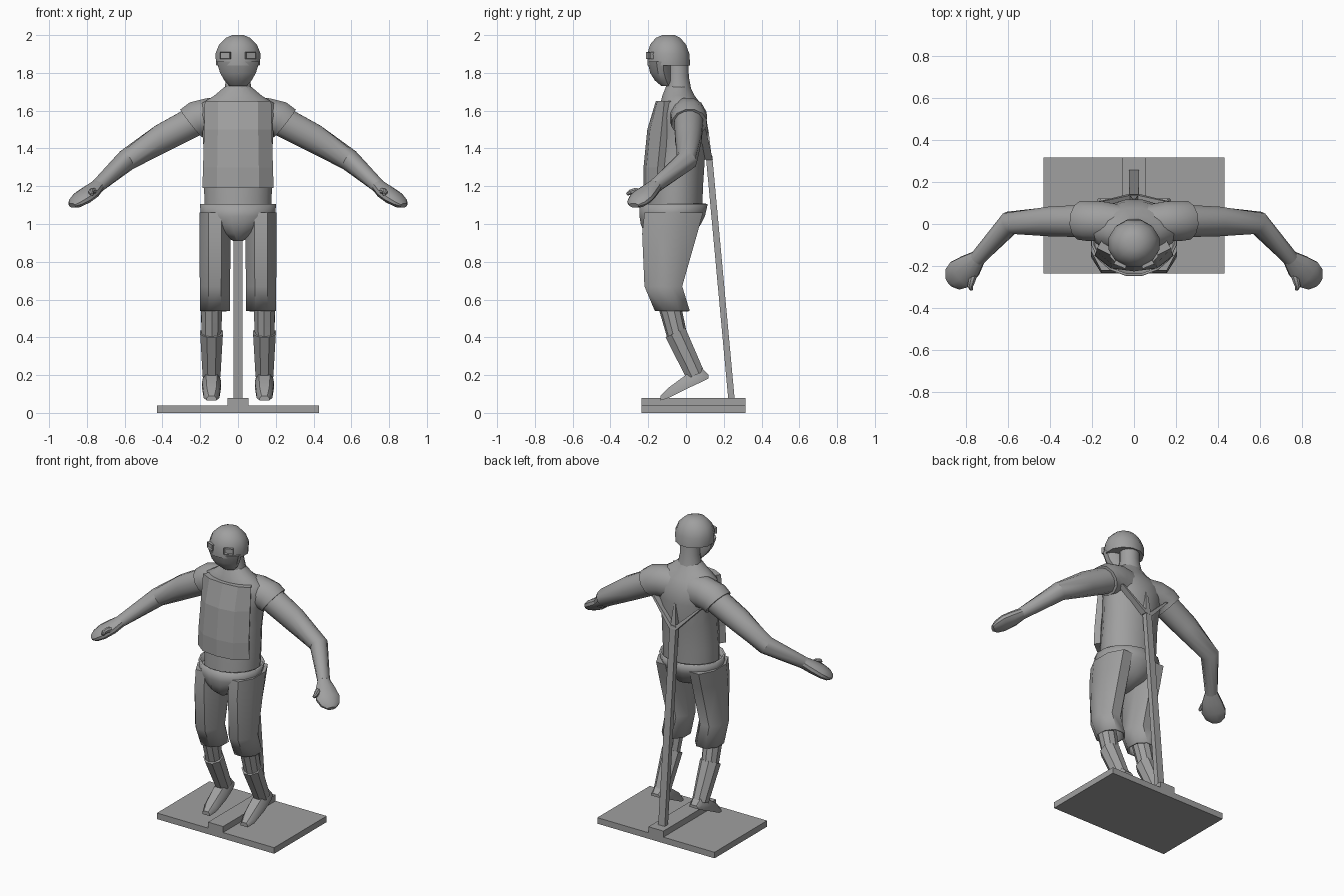
import bpy
import bmesh
import math
from mathutils import Vector, Matrix

if "Cube" in bpy.data.objects:
    bpy.data.objects.remove(bpy.data.objects["Cube"])

grey = bpy.data.materials.new("plain_grey")
grey.use_nodes = True
colour = (0.35, 0.35, 0.35, 1)
grey.diffuse_color = colour
grey.node_tree.nodes["Principled BSDF"].inputs["Base Color"].default_value = colour


def finish(name, bm, mirror=False, wall=0, smooth=True):
    """Turn a bmesh into an object with the shared material and modifiers."""
    bmesh.ops.recalc_face_normals(bm, faces=bm.faces)
    mesh = bpy.data.meshes.new(name)
    bm.to_mesh(mesh)
    bm.free()
    obj = bpy.data.objects.new(name, mesh)
    bpy.context.collection.objects.link(obj)
    mesh.materials.append(grey)
    if smooth:
        bpy.ops.object.select_all(action="DESELECT")
        obj.select_set(True)
        bpy.context.view_layer.objects.active = obj
        bpy.ops.object.shade_smooth_by_angle(angle=math.radians(35))
    if wall:
        mod = obj.modifiers.new("wall", "SOLIDIFY")
        mod.thickness = wall
        mod.offset = -1
    if mirror:
        obj.modifiers.new("mirror", "MIRROR")
    return obj


def skin(name, rings, caps=(True, True), **kw):
    """Bridge equal rings of points into a surface."""
    bm = bmesh.new()
    rows = [[bm.verts.new(p) for p in ring] for ring in rings]
    n = len(rows[0])
    for a, b in zip(rows, rows[1:]):
        for i in range(n):
            j = (i + 1) % n
            bm.faces.new((a[i], a[j], b[j], b[i]))
    for row, cap in zip((rows[0], rows[-1]), caps):
        if cap:
            bm.faces.new(row)
    return finish(name, bm, **kw)


def ellipse(centre, u, v, n):
    k = 1 / math.cos(math.pi / n)
    angles = [(i + 0.5) * math.tau / n for i in range(n)]
    return [centre + u * k * math.cos(a) + v * k * math.sin(a) for a in angles]


def loft(name, sections, n=16, x=0, **kw):
    """Level rings, each given as height, half width, front y, back y."""
    rings = [ellipse(Vector((x, (f + b) / 2, z)), Vector((w, 0, 0)),
                     Vector((0, (b - f) / 2, 0)), n) for z, w, f, b in sections]
    return skin(name, rings, **kw)


def limb(name, path, n=12, **kw):
    """Rings square to a path, each point given as x, y, z, width, thickness."""
    pts = [Vector(p[:3]) for p in path]
    rings = []
    for i, p in enumerate(path):
        t = (pts[min(i + 1, len(pts) - 1)] - pts[max(i - 1, 0)]).normalized()
        u = Vector((0, 0, 1)).cross(t).normalized()
        rings.append(ellipse(pts[i], u * p[3], t.cross(u) * p[4], n))
    return skin(name, rings, **kw)


def box(name, x, y, z):
    bm = bmesh.new()
    bmesh.ops.create_cube(bm, size=1)
    for v in bm.verts:
        v.co = [lo + (hi - lo) * (c + 0.5) for c, (lo, hi) in zip(v.co, (x, y, z))]
    return finish(name, bm, smooth=False)


# Stand
box("base_plate", (-.43, .43), (-.235, .315), (0, .04))
box("base_rib", (-.055, .055), (-.235, .315), (.04, .08))


def bar(name, start, end, w0, w1, d, **kw):
    """Square bar lying against the back."""
    rings = []
    for p, w in ((start, w0), (end, w1)):
        rings.append([Vector(p) + Vector((sx * w, sy * d, 0))
                      for sx, sy in ((-1, -1), (1, -1), (1, 1), (-1, 1))])
    return skin(name, rings, smooth=False, **kw)


bar("support_pole", (0, .24, .08), (0, .122, 1.36), .024, .022, .017)
bar("support_middle_prong", (0, .122, 1.35), (0, .105, 1.5), .02, .006, .014)
bar("support_side_prong", (.01, .122, 1.34), (.17, .085, 1.5), .018, .008, .02, mirror=True)

# Head with a hollow behind the jaw
loft("head", [(2.0, .03, -.125, -.06), (1.985, .065, -.16, -.03),
              (1.95, .1, -.19, 0), (1.9, .12, -.205, .018),
              (1.84, .115, -.205, .022)], n=12)
loft("jaw", [(1.86, .113, -.204, -.075), (1.8, .095, -.19, -.075),
             (1.76, .072, -.165, -.07), (1.73, .045, -.13, -.07)], n=12)
loft("neck", [(1.88, .06, -.1, .012), (1.78, .06, -.1, .015),
              (1.7, .075, -.11, .03)], n=12)

# Eye frames with a sunken centre
bm = bmesh.new()
bmesh.ops.create_cube(bm, size=1, matrix=Matrix.Translation((.062, -.185, 1.892))
                      @ Matrix.Rotation(math.radians(22), 4, "Z")
                      @ Matrix.Diagonal((.058, .035, .038, 1)))
bm.normal_update()
front = min(bm.faces, key=lambda f: f.normal.y)
bmesh.ops.inset_region(bm, faces=[front], thickness=.006, depth=0)
bmesh.ops.translate(bm, verts=front.verts, vec=(0, .01, 0))
finish("eye_frame", bm, mirror=True, smooth=False)

# Shirt
loft("torso", [(1.04, .175, -.205, .085), (1.2, .18, -.195, .09),
               (1.35, .178, -.18, .1), (1.5, .19, -.16, .117),
               (1.58, .215, -.145, .105), (1.64, .19, -.135, .075),
               (1.68, .125, -.125, .045), (1.73, .066, -.105, .02)])
limb("sleeve", [(.06, .01, 1.565, .08, .1), (.15, .012, 1.57, .095, .098),
                (.22, .015, 1.555, .095, .095), (.248, .017, 1.533, .092, .092)], mirror=True)

# Chest plate wrapped around the front
outline = [(-.185, .075), (-.11, .015), (0, 0), (.11, .015), (.185, .075)]
rings = []
for z, y, width in ((1.19, -.225, 1.02), (1.3, -.225, 1.0), (1.5, -.205, .97), (1.65, -.16, .95)):
    depth = 1 if z < 1.6 else .6
    outer = [Vector((x * width, y + d * depth, z)) for x, d in outline]
    inner = [p + Vector((-p.x * .12, .035, 0)) for p in reversed(outer)]
    rings.append(outer + inner)
skin("chest_plate", rings, smooth=False)

# Bare arms and hands
limb("arm", [(.21, .015, 1.555, .078, .08), (.4, .012, 1.455, .07, .075),
             (.59, .005, 1.338, .055, .056), (.745, -.165, 1.2, .037, .036)], mirror=True)
limb("hand", [(.735, -.155, 1.208, .034, .034), (.78, -.2, 1.17, .06, .038),
              (.825, -.238, 1.138, .073, .036), (.86, -.262, 1.112, .058, .028),
              (.878, -.275, 1.098, .028, .014)], mirror=True)
limb("thumb", [(.755, -.22, 1.165, .016, .018), (.77, -.27, 1.175, .016, .016),
               (.778, -.295, 1.168, .013, .014), (.772, -.312, 1.158, .008, .008)],
     n=8, mirror=True)

# Shorts
loft("shorts_waist", [(.91, .025, -.17, -.04), (.95, .1, -.22, .045),
                      (1.0, .17, -.24, .08), (1.04, .195, -.246, .1),
                      (1.105, .202, -.246, .115)], caps=(True, False), wall=.012)
loft("shorts_leg", [(1.06, .082, -.22, .09), (.95, .083, -.232, .06),
                    (.67, .08, -.22, -.02), (.54, .08, -.165, .02)],
     n=8, x=.122, caps=(True, False), wall=.012, mirror=True)

# Lower legs and boots
limb("shin", [(.14, -.115, .66, .058, .058), (.14, -.075, .52, .055, .055),
              (.142, -.04, .38, .05, .05)], n=10, mirror=True)
limb("boot_shaft", [(.14, -.056, .425, .06, .058), (.14, .05, .2, .047, .05)],
     n=8, mirror=True)
foot = []
for y, top, bottom, w in ((.12, .2, .182, .032), (.085, .235, .165, .043),
                          (.005, .205, .128, .05), (-.09, .135, .08, .042),
                          (-.135, .09, .066, .026)):
    foot.append([Vector((.14 + x, y, z)) for x, z in
                 ((-w, bottom), (w, bottom), (w, (top + bottom) / 2),
                  (w * .6, top), (-w * .6, top), (-w, (top + bottom) / 2))])
skin("boot_foot", foot, mirror=True)
